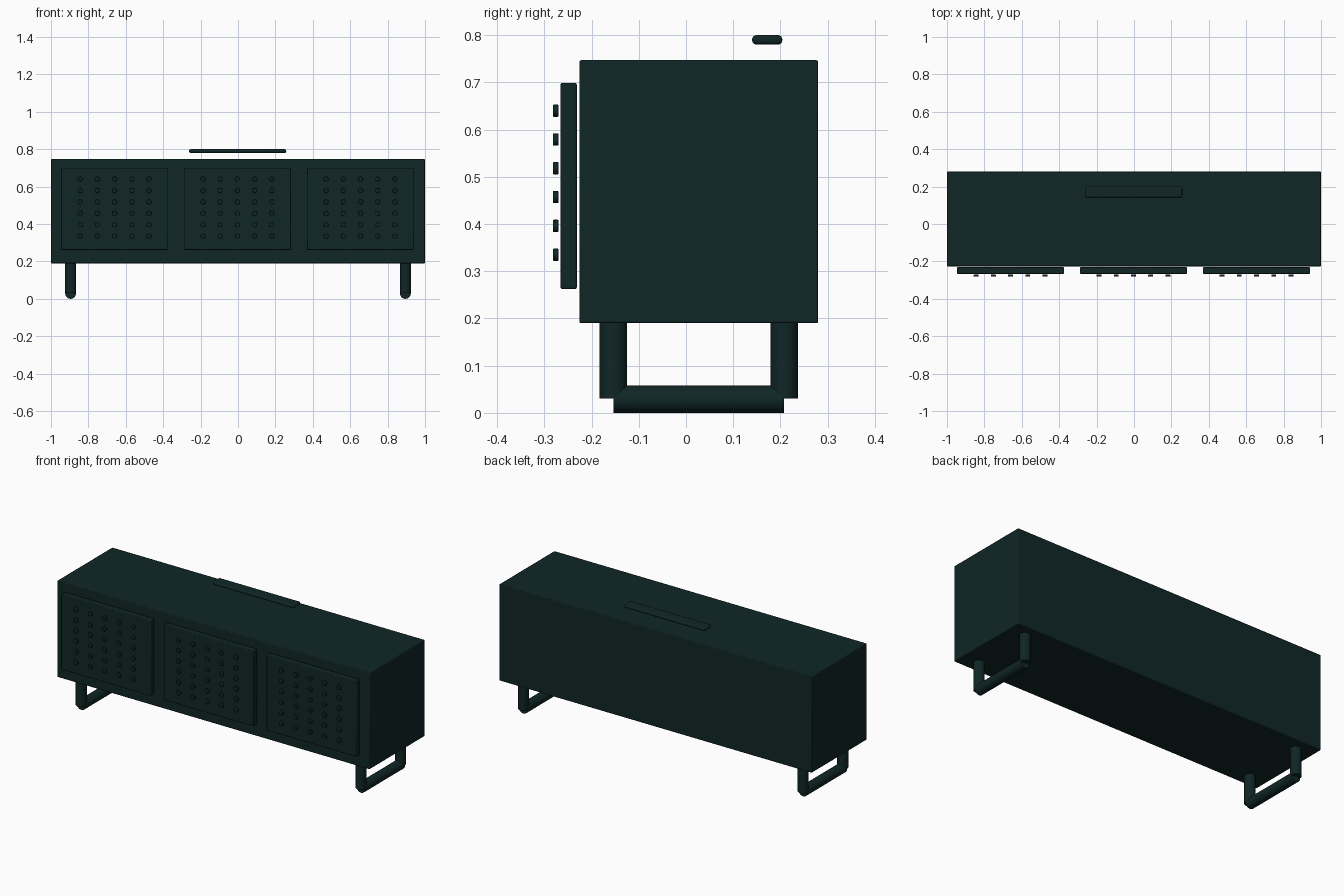
import bpy
import math

cube = bpy.data.objects.get("Cube")
if cube:
    bpy.data.objects.remove(cube, do_unlink=True)

mat = bpy.data.materials.new("dark teal")
mat.use_nodes = True
colour = (0.005, 0.019, 0.019, 1)
mat.diffuse_color = colour
mat.node_tree.nodes["Principled BSDF"].inputs["Base Color"].default_value = colour


def finish(obj, name, bevel=0, segments=2):
    obj.name = name
    obj.data.materials.append(mat)
    if bevel:
        mod = obj.modifiers.new("rounded edges", "BEVEL")
        mod.width = bevel
        mod.segments = segments
        mod.limit_method = "ANGLE"
    bpy.ops.object.shade_smooth_by_angle(angle=math.radians(35))


def box(name, low, high, bevel, segments=2):
    centre = [(a + b) / 2 for a, b in zip(low, high)]
    bpy.ops.mesh.primitive_cube_add(size=1, location=centre)
    obj = bpy.context.object
    obj.scale = [b - a for a, b in zip(low, high)]
    bpy.ops.object.transform_apply(location=False, rotation=False, scale=True)
    finish(obj, name, bevel, segments)


def rod(name, centre, radius, length, along_y=False, sides=32, bevel=0):
    turn = (math.pi / 2, 0, 0) if along_y else (0, 0, 0)
    bpy.ops.mesh.primitive_cylinder_add(vertices=sides, radius=radius, depth=length,
                                        location=centre, rotation=turn)
    finish(bpy.context.object, name, bevel)


# Cabinet body
box("cabinet_body", (-1, -0.226, 0.19), (1, 0.28, 0.747), 0.004)

# Doors, each with a grid of small round studs
for side, x in (("right", -0.66), ("middle", -0.003), ("left", 0.655)):
    box(f"{side}_door", (x - 0.287, -0.266, 0.262), (x + 0.287, -0.231, 0.699), 0.004)
    for col in range(5):
        for row in range(6):
            spot = (x + (col - 2) * 0.092, -0.276, 0.335 + row * 0.061)
            rod(f"{side}_door_stud", spot, 0.013, 0.012, True, 16, 0.002)

# Handle bar above the top
box("top_handle", (-0.262, 0.14, 0.78), (0.258, 0.204, 0.8), 0.009, 4)

# Looped legs: two posts joined by a floor bar
for side, x in (("right", -0.895), ("left", 0.895)):
    for place, y in (("front", -0.154), ("back", 0.208)):
        rod(f"{side}_{place}_leg_post", (x, y, 0.11), 0.029, 0.16)
    rod(f"{side}_leg_floor_bar", (x, 0.027, 0.029), 0.029, 0.362, True)
